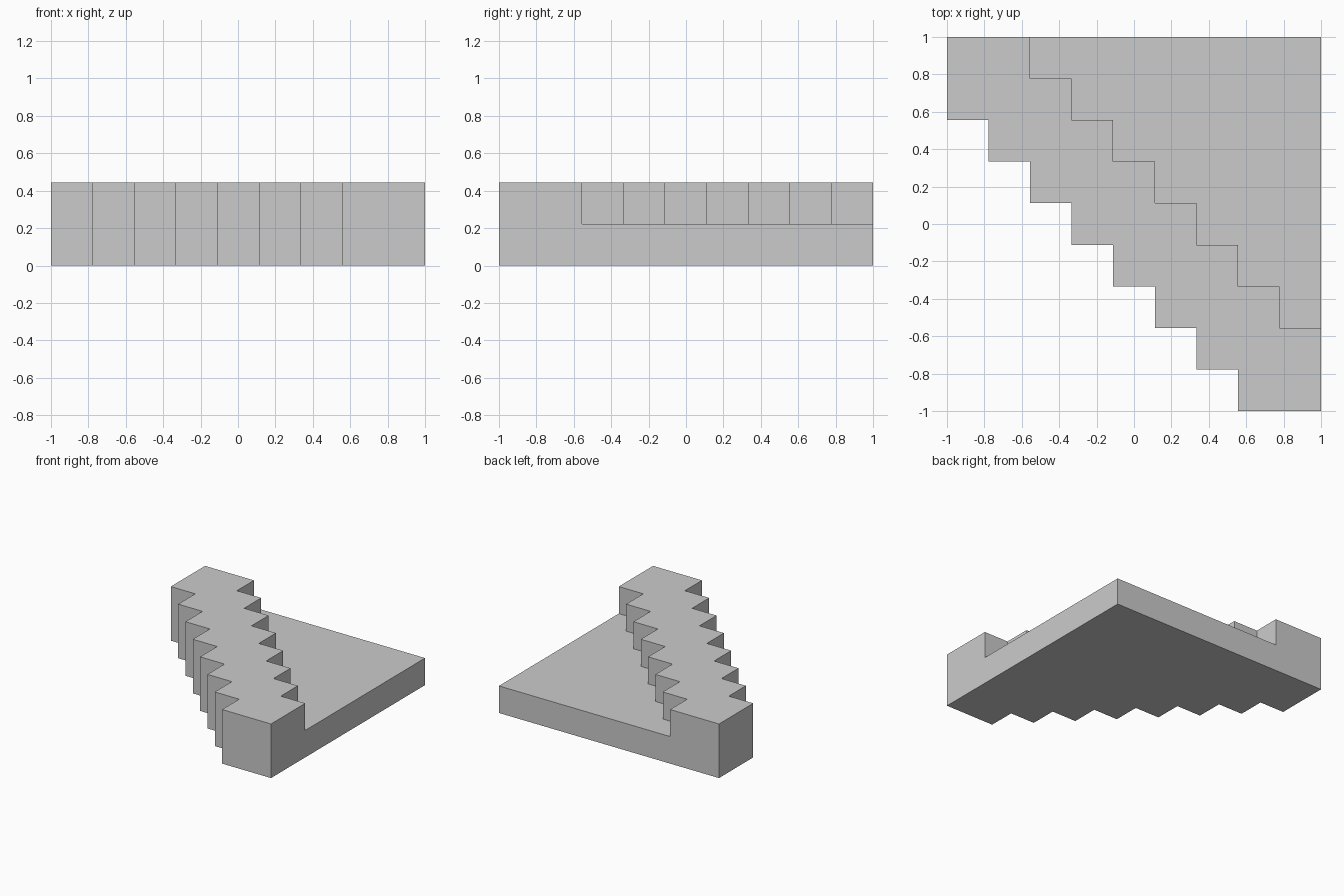
import bpy, bmesh, math

if "Cube" in bpy.data.objects:
    bpy.data.objects.remove(bpy.data.objects["Cube"])

N = 9              # plan is a 9 x 9 grid of cells
U = 2 / N          # cell size, also the height of one level

bm = bmesh.new()


def verts(cells):
    return [bm.verts.new((x * U - 1, y * U - 1, 0)) for x, y in cells]


def raise_faces(faces):
    geom = bmesh.ops.extrude_face_region(bm, geom=faces)["geom"]
    moved = [v for v in geom if isinstance(v, bmesh.types.BMVert)]
    bmesh.ops.translate(bm, verts=moved, vec=(0, 0, U))
    return [f for f in geom if isinstance(f, bmesh.types.BMFace)]


# Zigzag outer and inner edges of the diagonal wall
outer = [(0, N)]
for i in range(8):
    outer += [(i, 7 - i), (i + 1 if i < 7 else N, 7 - i)]
inner = []
for i in range(8, 1, -1):
    inner += [(i + 1, 10 - i), (i, 10 - i)]
inner.append((2, N))

# Plan faces sharing the inner zigzag
outer_v, inner_v = verts(outer), verts(inner)
wall = bm.faces.new(outer_v + inner_v)
floor = bm.faces.new(inner_v[::-1] + verts([(N, N)]))
bm.normal_update()
wall_size, floor_size = wall.calc_area(), floor.calc_area()

# Lower level: everything; upper level: only the wall (reaches front left corner)
tops = raise_faces([wall, floor])
tops = [f for f in tops if all(v.co.z > U / 2 for v in f.verts)]
wall_top = [f for f in tops if any(v.co.x < -0.99 for v in f.verts)]
raise_faces(wall_top)

# Merge coplanar faces and tidy normals
bmesh.ops.dissolve_limit(bm, angle_limit=math.radians(1),
                         verts=bm.verts[:], edges=bm.edges[:])
bmesh.ops.recalc_face_normals(bm, faces=bm.faces[:])

mesh = bpy.data.meshes.new("stepped_corner_balcony")
bm.to_mesh(mesh)
bm.free()
obj = bpy.data.objects.new("stepped_corner_balcony", mesh)
bpy.context.collection.objects.link(obj)
